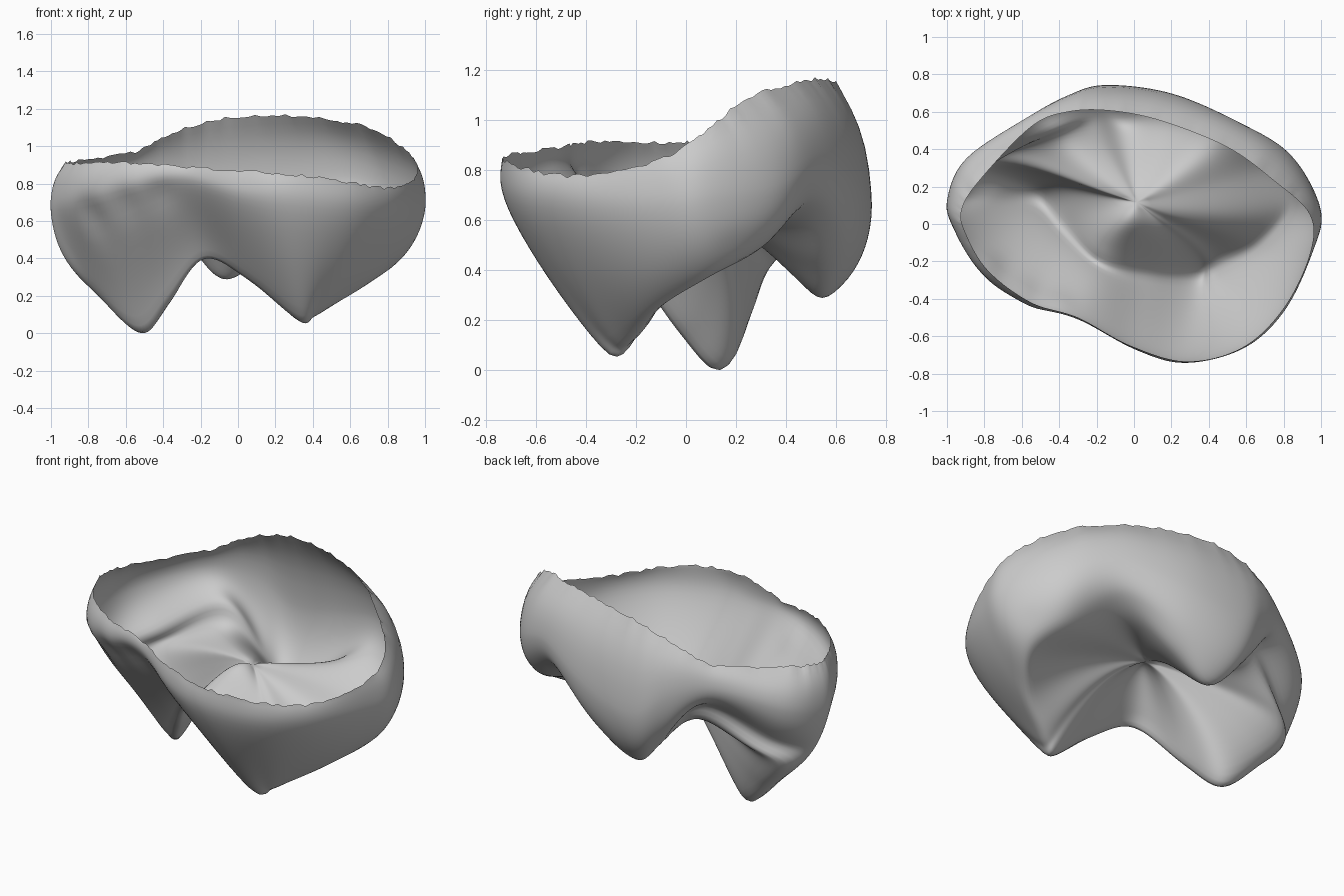
import bpy, bmesh, math, random
from mathutils import Vector

if "Cube" in bpy.data.objects:
    bpy.data.objects.remove(bpy.data.objects["Cube"])

random.seed(4)
SUB = 10  # columns between neighbouring control stations

# Closed guide curves, matched station by station (starting at the front cusp)
RIM = [(.28, -.735, .85), (-.02, -.65, .87), (-.30, -.50, .89), (-.55, -.42, .91),
       (-.78, -.25, .91), (-.90, -.05, .91), (-.92, .08, .91), (-.82, .24, .93),
       (-.55, .52, .97), (-.35, .60, 1.07), (-.12, .605, 1.14), (.15, .55, 1.165),
       (.50, .41, 1.14), (.75, .23, 1.08), (.94, .05, .93), (.94, -.16, .82),
       (.80, -.45, .775), (.58, -.66, .81)]
BULGE = [(.27, -.745, .75), (0, -.67, .77), (-.30, -.51, .84), (-.57, -.44, .80),
         (-.82, -.27, .74), (-.97, -.02, .71), (-1, .13, .70), (-.90, .35, .75),
         (-.58, .565, .86), (-.35, .69, .82), (-.15, .745, .68), (.20, .70, .75),
         (.56, .545, .85), (.84, .37, .75), (1, .08, .72), (.96, -.14, .70),
         (.81, -.46, .70), (.59, -.665, .72)]
CREST = [(.32, -.30, .05), (.06, -.28, .26), (-.18, -.22, .38), (-.38, -.04, .14),
         (-.52, .11, -.02), (-.74, .14, .19), (-.90, .17, .38), (-.74, .31, .50),
         (-.42, .49, .70), (-.22, .57, .42), (-.06, .56, .28), (.17, .60, .45),
         (.50, .50, .67), (.75, .31, .49), (.84, .11, .38), (.68, -.11, .25),
         (.48, -.24, .13), (.40, -.28, .08)]
BASIN = [(.27, -.12, .30), (.08, -.10, .45), (-.13, -.07, .52), (-.25, .08, .36),
         (-.36, .20, .27), (-.50, .27, .33), (-.60, .32, .43), (-.52, .36, .50),
         (-.33, .38, .56), (-.16, .40, .50), (-.03, .38, .42), (.14, .38, .48),
         (.32, .33, .60), (.48, .22, .52), (.55, .06, .45), (.47, -.03, .40),
         (.37, -.07, .33), (.32, -.10, .31)]
# Fullness of the wall above the crest: low is hollow, high is rounded
FULL = [.42, .35, .15, .1, .15, .45, .9, 1, 1, .95, .95, .95, 1, 1, .85, .7, .5, .45]
CENTRE = Vector((.02, .10, .60))
# Soft dents: place, radius, push
DENTS = [((.96, .22, .47), .05, (-.04, -.01, .02)),   # side pit
         ((0, .03, .60), .10, (0, 0, .05)),           # basin pit
         ((-.78, -.22, .64), .08, (.03, .03, .01)),   # groove under the front collar
         ((-.60, -.34, .71), .08, (.02, .035, .01)),
         ((-.42, -.40, .76), .08, (.01, .035, .01))]


def catmull(p, i, t):
    n = len(p)
    a, b, c, d = (p[(i + k) % n] for k in (-1, 0, 1, 2))
    return .5 * (2 * b + (c - a) * t + (2 * a - 5 * b + 4 * c - d) * t * t
                 + (3 * b - a - 3 * c + d) * t ** 3)


def closed(points):
    pts = [Vector(q) for q in points]
    return [catmull(pts, i, s / SUB) for i in range(len(pts)) for s in range(SUB)]


def bezier(a, b, c, d, t):
    u = 1 - t
    return a * u ** 3 + b * 3 * u * u * t + c * 3 * u * t * t + d * t ** 3


def column(rim, bulge, crest, basin, full):
    """One strip from the rim, over the bulge and crest, to the inner basin."""
    out = []
    up = Vector((0, 0, rim.z - bulge.z))
    for k in range(6):  # collar
        out.append(bezier(rim, rim.lerp(bulge, .4) + up * .2, bulge + up * .6, bulge, k / 6))
    drop = bulge.z - crest.z
    low = crest.lerp(bulge, full)
    low.z = crest.z + .3 * drop
    high = bulge - Vector((0, 0, (.12 + .13 * full) * drop))
    for k in range(14):  # outer wall
        out.append(bezier(bulge, high, low, crest, k / 14))
    flat = CENTRE.lerp(basin, .8)
    flat.z = CENTRE.z + .2 * (basin.z - CENTRE.z)
    near = (8 * basin - crest - CENTRE - 3 * flat) / 3
    for k in range(16):  # basin
        out.append(bezier(crest, near, flat, CENTRE, k / 16))
    return out


def dent(p):
    """Push a point with soft round falloffs."""
    for at, radius, push in DENTS:
        p = p + Vector(push) * math.exp(-(p - Vector(at)).length_squared / radius ** 2)
    return p


def soften(bm, verts, rounds):
    for _ in range(rounds):
        bmesh.ops.smooth_vert(bm, verts=verts, factor=.5, use_axis_x=True,
                              use_axis_y=True, use_axis_z=True)


bm = bmesh.new()
fulls = [f.x for f in closed([(f, 0, 0) for f in FULL])]
cols = []
for r, b, c, n, f in zip(closed(RIM), closed(BULGE), closed(CREST), closed(BASIN), fulls):
    r = r + Vector((0, 0, random.uniform(-.008, .008)))  # ragged rim
    cols.append([bm.verts.new(dent(p)) for p in column(r, b, c, n, f)])

# Skin the strips and close the middle of the basin
mid = bm.verts.new(CENTRE + Vector((0, 0, .03)))
for i, a in enumerate(cols):
    b = cols[(i + 1) % len(cols)]
    for k in range(len(a) - 1):
        bm.faces.new((a[k], a[k + 1], b[k + 1], b[k]))
    bm.faces.new((a[-1], mid, b[-1]))

# Soften the basin and the crests, leaving the ragged rim alone
soften(bm, [v for c in cols for v in c[24:]] + [mid], 12)
soften(bm, [v for v in bm.verts if not v.is_boundary], 5)
base = min(v.co.z for v in bm.verts)
for v in bm.verts:  # settle the lowest cusp on the ground
    v.co.z -= base * max(0, 1 - v.co.z / .5)
for f in bm.faces:
    f.smooth = True

mesh = bpy.data.meshes.new("crown_shell")
bm.to_mesh(mesh)
bm.free()
grey = bpy.data.materials.new("light grey")
grey.diffuse_color = (.6, .6, .6, 1)
grey.use_nodes = True
grey.node_tree.nodes["Principled BSDF"].inputs["Base Color"].default_value = grey.diffuse_color
mesh.materials.append(grey)
shell = bpy.data.objects.new("crown_shell", mesh)
bpy.context.collection.objects.link(shell)
